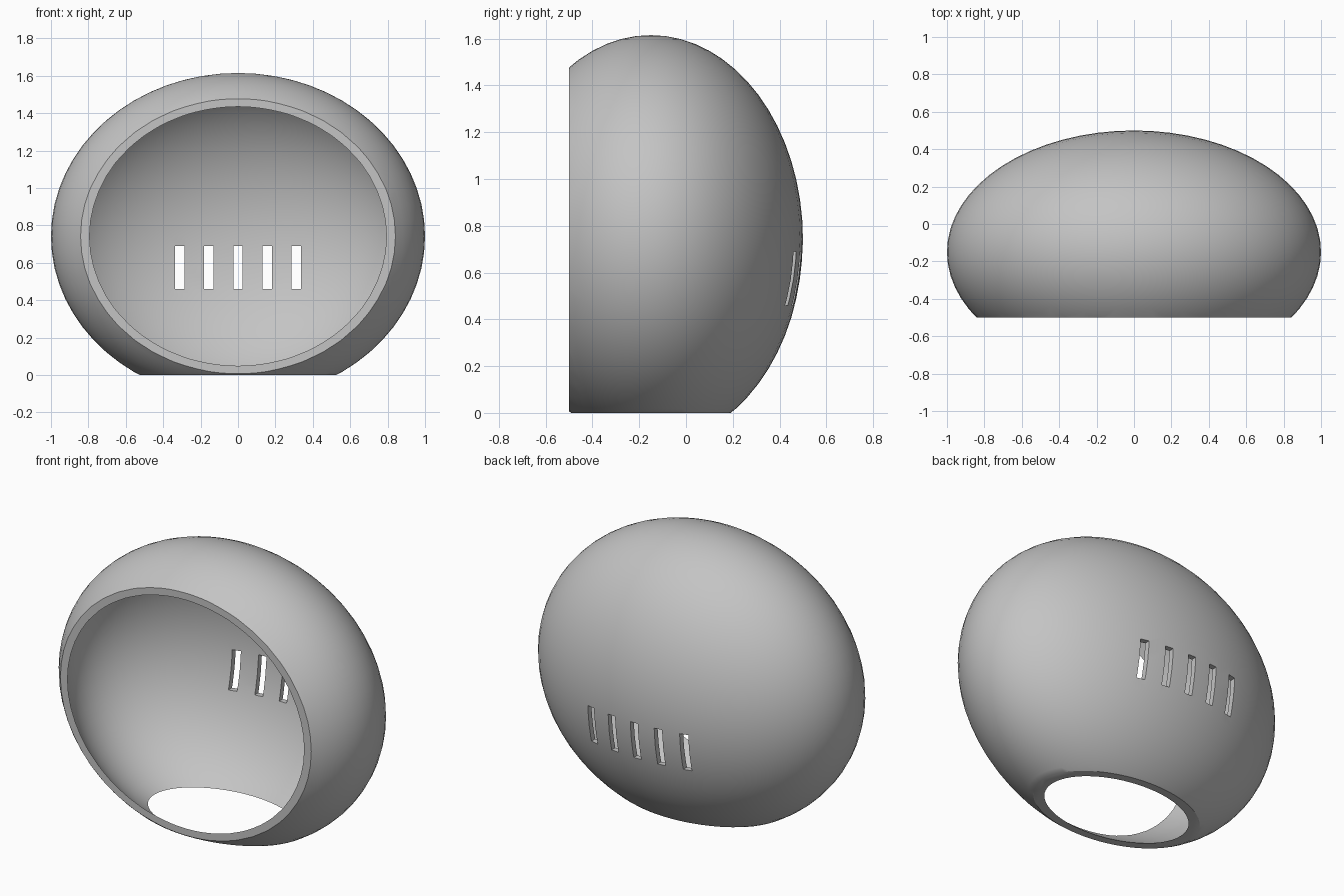
import bpy
import math

if "Cube" in bpy.data.objects:
    bpy.data.objects.remove(bpy.data.objects["Cube"], do_unlink=True)

CENTRE = (0, -0.15, 0.742)
OUTER = (1.0, 0.65, 0.873)
INNER = (0.965, 0.617, 0.842)

grey = bpy.data.materials.new("plain grey")
grey.use_nodes = True
grey.diffuse_color = (0.55, 0.55, 0.55, 1)
grey.node_tree.nodes["Principled BSDF"].inputs["Base Color"].default_value = grey.diffuse_color


def ellipsoid(name, radii):
    bpy.ops.mesh.primitive_uv_sphere_add(segments=64, ring_count=32, radius=1, location=CENTRE)
    obj = bpy.context.object
    obj.name = name
    obj.scale = radii
    bpy.ops.object.transform_apply(location=True, rotation=False, scale=True)
    return obj


def box(name, location, size):
    bpy.ops.mesh.primitive_cube_add(size=1, location=location)
    obj = bpy.context.object
    obj.name = name
    obj.scale = size
    bpy.ops.object.transform_apply(location=True, rotation=False, scale=True)
    return obj


def carve(body, cutter):
    """Subtract a cutter from the body, then discard the cutter."""
    cutter.hide_render = True
    mod = body.modifiers.new("carve", "BOOLEAN")
    mod.operation = "DIFFERENCE"
    mod.solver = "EXACT"
    mod.object = cutter
    bpy.ops.object.select_all(action="DESELECT")
    body.select_set(True)
    bpy.context.view_layer.objects.active = body
    bpy.ops.object.modifier_apply(modifier=mod.name)
    bpy.data.objects.remove(cutter, do_unlink=True)


# Hollow rounded shell
shell = ellipsoid("shell", OUTER)
shell.data.materials.append(grey)
carve(shell, ellipsoid("hollow_cutter", INNER))

# Flat front opening and open base
carve(shell, box("front_cutter", (0, -1.5, 1), (4, 2, 4)))
carve(shell, box("base_cutter", (0, 0, -1), (4, 4, 2)))

# Row of five vent slots through the back
for i in range(-2, 3):
    carve(shell, box("slot_cutter", (i * 0.156, 0.45, 0.575), (0.05, 0.5, 0.23)))

bpy.ops.object.shade_smooth_by_angle(angle=math.radians(30))
